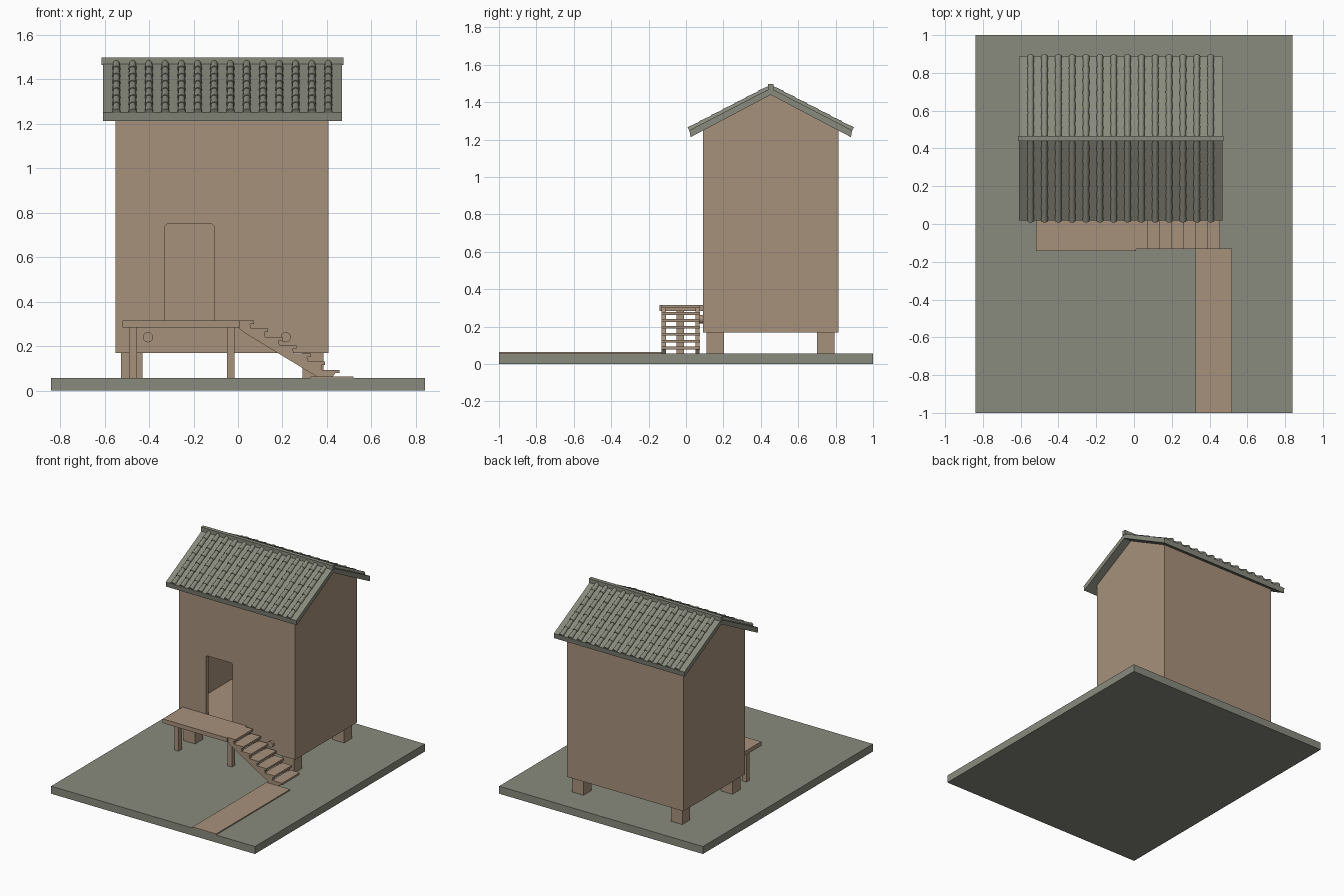
import bpy, bmesh, math
from mathutils import Matrix, Vector

if "Cube" in bpy.data.objects:
    bpy.data.objects.remove(bpy.data.objects["Cube"])


def material(name, rgb):
    m = bpy.data.materials.new(name)
    m.diffuse_color = (*rgb, 1)
    m.use_nodes = True
    m.node_tree.nodes["Principled BSDF"].inputs["Base Color"].default_value = m.diffuse_color
    return m


STONE = material("grey stone", (0.25, 0.255, 0.205))
WOOD = material("brown timber", (0.39, 0.285, 0.20))


def finish(name, bm, mat):
    bmesh.ops.recalc_face_normals(bm, faces=bm.faces)
    me = bpy.data.meshes.new(name)
    bm.to_mesh(me)
    bm.free()
    me.materials.append(mat)
    ob = bpy.data.objects.new(name, me)
    bpy.context.collection.objects.link(ob)
    return ob


def box(name, x, y, z, mat):
    """Box from (min, max) pairs."""
    bm = bmesh.new()
    size = Vector((x[1] - x[0], y[1] - y[0], z[1] - z[0]))
    mid = Vector((sum(x), sum(y), sum(z))) / 2
    bmesh.ops.create_cube(bm, size=1, matrix=Matrix.Translation(mid) @ Matrix.Diagonal((*size, 1)))
    return finish(name, bm, mat)


def prism(name, pts, axis, lo, hi, mat):
    """Extrude a (y,z) profile along x, or an (x,z) profile along y."""
    bm = bmesh.new()
    place = (lambda a, b: (lo, a, b)) if axis == "x" else (lambda a, b: (a, lo, b))
    face = bm.faces.new([bm.verts.new(place(*p)) for p in pts])
    ext = bmesh.ops.extrude_face_region(bm, geom=[face])
    step = (hi - lo, 0, 0) if axis == "x" else (0, hi - lo, 0)
    bmesh.ops.translate(bm, vec=step, verts=[v for v in ext["geom"] if isinstance(v, bmesh.types.BMVert)])
    return finish(name, bm, mat)


def cut(ob, cutter):
    mod = ob.modifiers.new("cut", "BOOLEAN")
    mod.operation = "DIFFERENCE"
    mod.object = cutter
    mod.solver = "EXACT"
    bpy.context.view_layer.objects.active = ob
    bpy.ops.object.modifier_apply(modifier=mod.name)
    bpy.data.objects.remove(cutter)


# Ground slab and path
box("ground_slab", (-0.84, 0.84), (-1, 1), (0, 0.056), STONE)
box("path", (0.325, 0.52), (-1, -0.13), (0.05, 0.064), WOOD)

# Hollow house body with a doorway
YC = 0.453
house = prism("house_walls", [(0.09, 0.17), (0.815, 0.17), (0.815, 1.26), (YC, 1.45), (0.09, 1.26)],
              "x", -0.55, 0.408, WOOD)
cut(house, prism("room_cutter", [(0.12, 0.30), (0.785, 0.30), (0.785, 1.24), (YC, 1.41), (0.12, 1.24)],
                 "x", -0.52, 0.378, WOOD))
cut(house, prism("door_cutter", [(-0.328, 0.30), (-0.108, 0.30), (-0.108, 0.74), (-0.118, 0.75),
                                 (-0.318, 0.75), (-0.328, 0.74)], "y", 0.05, 0.2, WOOD))

# Feet under the house
for x in (-0.525, 0.29):
    for y in (0.11, 0.70):
        box("house_foot", (x, x + 0.095), (y, y + 0.093), (0.05, 0.18), WOOD)

# Round pegs on the front wall
for x in (-0.405, 0.215):
    bm = bmesh.new()
    bmesh.ops.create_cone(bm, cap_ends=True, segments=20, radius1=0.023, radius2=0.023, depth=0.04,
                          matrix=Matrix.Translation((x, 0.09, 0.24)) @ Matrix.Rotation(math.pi / 2, 4, "X"))
    finish("wall_peg", bm, WOOD)

# Porch
box("porch_deck", (-0.52, 0.01), (-0.143, 0.092), (0.284, 0.315), WOOD)
for x in (-0.49, -0.05):
    box("porch_leg", (x, x + 0.035), (-0.05, -0.012), (0.05, 0.29), WOOD)

# Stairs: treads on two notched stringers
N, RUN, RISE = 7, 0.064, 0.037
notches = []
for i in range(N):
    right, top = 0.072 + i * RUN, 0.315 - i * RISE
    box("stair_tread", (right - 0.085, right), (-0.132, 0.075), (top - 0.015, top), WOOD)
    notches += [(right - 0.075, top - 0.014), (right - 0.018, top - 0.014)]
notches[0] = (0.0, 0.301)
outline = notches + [(0.42, 0.056), (0.365, 0.056), (0.025, 0.262), (0.0, 0.284)]
for y in (-0.13, 0.05):
    prism("stair_stringer", outline, "y", y, y + 0.022, WOOD)

# Roof slab
EAVE, RIDGE, HALF = 1.25, 1.475, 0.435
prism("roof_slab", [(YC - HALF, EAVE), (YC, RIDGE), (YC + HALF, EAVE), (YC + HALF - 0.006, EAVE - 0.037),
                    (YC, RIDGE - 0.035), (YC - HALF + 0.006, EAVE - 0.037)], "x", -0.608, 0.468, STONE)
box("ridge_cap", (-0.614, 0.474), (YC - 0.014, YC + 0.014), (1.465, 1.498), STONE)

# Rows of overlapping round tiles on both slopes
ROWS, COLS = 7, 14
length = math.hypot(HALF, RIDGE - EAVE) / ROWS
bm = bmesh.new()
for side in (-1, 1):
    top = Vector((0, YC, RIDGE))
    down = (Vector((0, YC + side * HALF, EAVE)) - top).normalized()
    turn = Vector((0, 0, 1)).rotation_difference(down).to_matrix().to_4x4()
    for c in range(COLS):
        for r in range(ROWS):
            pos = top + down * length * (r + 0.5) + Vector((-0.547 + c * 0.0733, 0, 0.001))
            bmesh.ops.create_cone(bm, cap_ends=True, segments=12, radius1=0.0145, radius2=0.0185,
                                  depth=length * 1.04, matrix=Matrix.Translation(pos) @ turn)
tiles = finish("round_roof_tiles", bm, STONE)
bpy.context.view_layer.objects.active = tiles
tiles.select_set(True)
bpy.ops.object.shade_smooth_by_angle(angle=math.radians(40))
